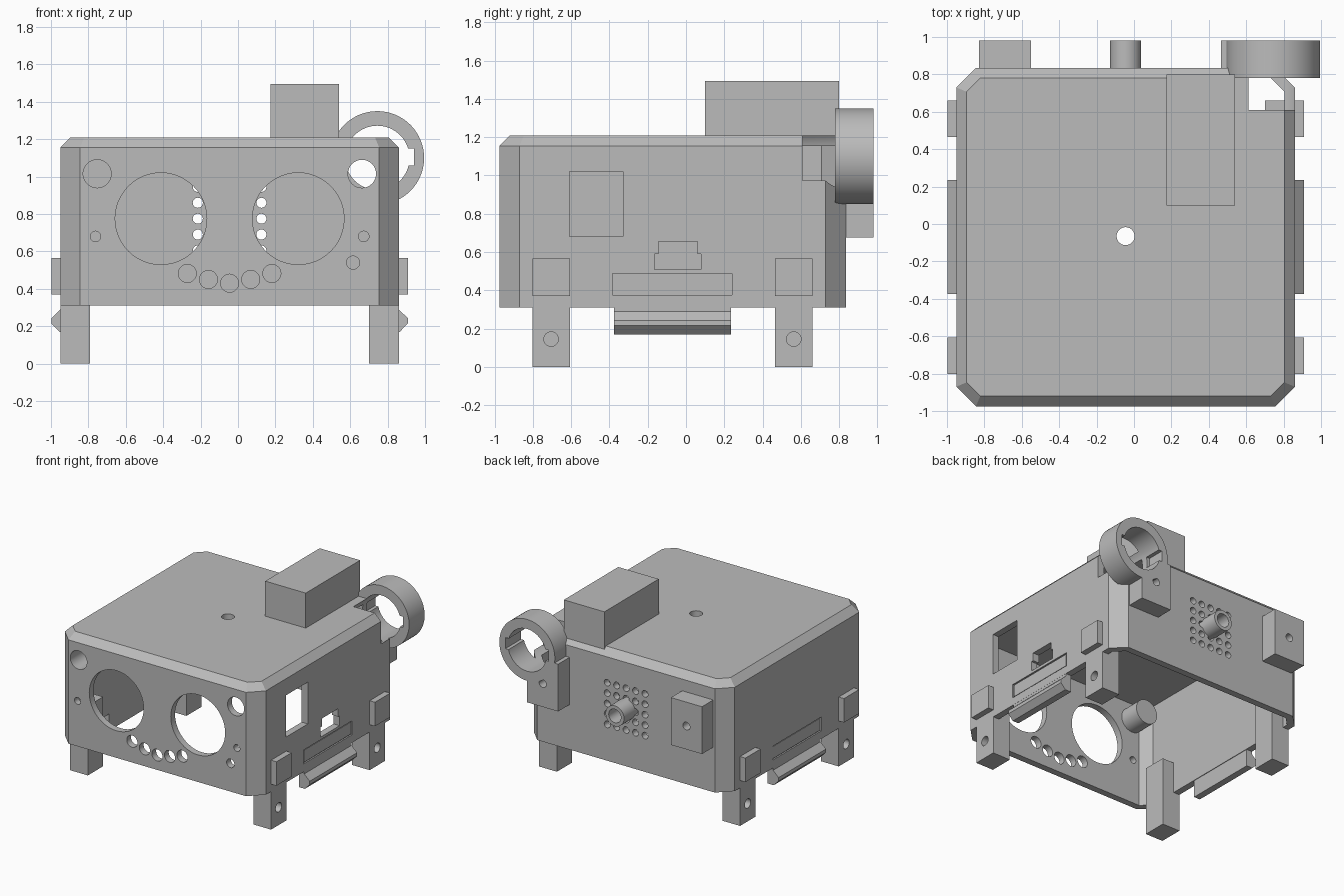
import bpy, bmesh, math
from mathutils import Matrix, Vector

if "Cube" in bpy.data.objects:
    bpy.data.objects.remove(bpy.data.objects["Cube"], do_unlink=True)

grey = bpy.data.materials.new("plain grey")
grey.use_nodes = True
colour = (0.5, 0.5, 0.5, 1)
grey.diffuse_color = colour
grey.node_tree.nodes["Principled BSDF"].inputs["Base Color"].default_value = colour

CX, CY = -0.045, -0.07      # centre of the case
HALF, WALL = 0.905, 0.055
FLOOR, TOP = 0.31, 1.21
SIDES = (-1, 1)


def finish(name, bm):
    bmesh.ops.recalc_face_normals(bm, faces=bm.faces)
    mesh = bpy.data.meshes.new(name)
    bm.to_mesh(mesh)
    bm.free()
    mesh.materials.append(grey)
    ob = bpy.data.objects.new(name, mesh)
    bpy.context.collection.objects.link(ob)
    return ob


def box(name, x, y, z):
    bm = bmesh.new()
    size = Matrix.Diagonal((x[1] - x[0], y[1] - y[0], z[1] - z[0], 1))
    mid = Vector((x[0] + x[1], y[0] + y[1], z[0] + z[1])) / 2
    bmesh.ops.create_cube(bm, size=1, matrix=Matrix.Translation(mid) @ size)
    return finish(name, bm)


def cylinder(name, axis, centre, radius, span, segments=48):
    """Cylinder along an axis; centre holds the two other coordinates."""
    turn = {"X": Matrix.Rotation(math.pi / 2, 4, "Y"),
            "Y": Matrix.Rotation(math.pi / 2, 4, "X"), "Z": Matrix()}[axis]
    mid = list(centre)
    mid.insert("XYZ".index(axis), sum(span) / 2)
    bm = bmesh.new()
    bmesh.ops.create_cone(bm, cap_ends=True, segments=segments, radius1=radius,
                          radius2=radius, depth=span[1] - span[0],
                          matrix=Matrix.Translation(mid) @ turn)
    return finish(name, bm)


def octagon_loft(name, levels):
    """Stack of corner-cut squares given as (half width, corner cut, z)."""
    bm = bmesh.new()
    rings = []
    for h, c, z in levels:
        k = h - c
        pts = [(h, -k), (h, k), (k, h), (-k, h), (-h, k), (-h, -k), (-k, -h), (k, -h)]
        rings.append([bm.verts.new((CX + px, CY + py, z)) for px, py in pts])
    for a, b in zip(rings, rings[1:]):
        for i in range(8):
            j = (i + 1) % 8
            bm.faces.new((a[i], a[j], b[j], b[i]))
    bm.faces.new(rings[0])
    bm.faces.new(rings[-1])
    return finish(name, bm)


def extrude_y(name, profile, y):
    bm = bmesh.new()
    face = bm.faces.new([bm.verts.new((px, y[0], pz)) for px, pz in profile])
    out = bmesh.ops.extrude_face_region(bm, geom=[face])["geom"]
    moved = [v for v in out if isinstance(v, bmesh.types.BMVert)]
    bmesh.ops.translate(bm, verts=moved, vec=(0, y[1] - y[0], 0))
    return finish(name, bm)


def cut(ob, cutters):
    bpy.context.view_layer.objects.active = ob
    for c in cutters:
        c.hide_render = True
        mod = ob.modifiers.new("cut", "BOOLEAN")
        mod.operation, mod.solver, mod.object = "DIFFERENCE", "EXACT", c
        bpy.ops.object.modifier_apply(modifier=mod.name)
        bpy.data.objects.remove(c, do_unlink=True)


# Open-bottomed case with bevelled edges
inner, inner_cut = HALF - WALL, 0.073
case = octagon_loft("case", [(HALF, 0.105, FLOOR), (HALF, 0.105, TOP - WALL),
                             (inner, inner_cut, TOP)])
cut(case, [octagon_loft("hollow", [(inner, inner_cut, 0.2),
                                   (inner, inner_cut, TOP - WALL)])])

# Openings in the front wall
front = (-1.1, -0.87)
holes = [(CX + s * 0.367, 0.775, 0.245) for s in SIDES]
holes += [(CX + s * 0.708, 1.015, 0.075) for s in SIDES]
holes += [(CX + s * 0.717, 0.68, 0.028) for s in SIDES] + [(0.615, 0.54, 0.035)]
holes += [(CX + i * 0.113, 0.43 + 0.014 * i * i - (0.004 if abs(i) == 2 else -0.006 * abs(i)), 0.048)
          for i in range(-2, 3)]
cutters = [cylinder("front_hole", "Y", (x, z), r, front) for x, z, r in holes]

# Vent grid in the back wall
cutters += [cylinder("vent", "Y", (CX + i * 0.085, 0.775 + j * 0.085), 0.027, (0.72, 0.9), 20)
            for i in range(-2, 3) for j in range(-2, 3)]

# Top hole, side window, stepped port, ring clearance
cutters += [cylinder("top_hole", "Z", (CX, -0.065), 0.048, (1.0, 1.3)),
            box("window", (0.75, 0.95), (-0.61, -0.33), (0.68, 1.02)),
            box("port_low", (0.75, 0.95), (-0.165, 0.078), (0.51, 0.59)),
            box("port_high", (0.74, 0.96), (-0.145, 0.06), (0.57, 0.655)),
            cylinder("clearance", "Y", (0.745, 1.1), 0.172, (0.61, 1.1))]
# Shallow slots on both sides
for s in SIDES:
    x = sorted((CX + s * (HALF - 0.012), CX + s * 1.1))
    cutters.append(box("slot", x, (-0.385, 0.24), (0.375, 0.488)))
cut(case, cutters)

# Legs with screw holes, side tabs, lips below the slots
for s, side in zip(SIDES, ("right", "left")):
    def span(a, b):
        return sorted((CX + s * a, CX + s * b))
    for y, end in ((-0.705, "front"), (0.563, "back")):
        ys = (y - 0.098, y + 0.098)
        leg = box(f"{end}_{side}_leg", span(0.745, HALF), ys, (0, 0.565))
        cut(leg, [cylinder("screw", "X", (y, 0.145), 0.038, span(0.83, 1.0), 24)])
        box(f"{end}_{side}_tab", span(HALF - 0.01, 0.953), ys, (0.37, 0.565))
    lip = [(0.855, 0.36), (0.904, 0.36), (0.904, 0.29), (0.953, 0.243),
           (0.953, 0.215), (0.91, 0.17), (0.855, 0.17)]
    extrude_y(f"{side}_lip", [(CX + s * px, pz) for px, pz in lip], (-0.375, 0.235))
    box(f"{side}_slot_panel", span(0.885, 0.9), (-0.375, 0.23), (0.382, 0.48))

# Raised box on the top
box("top_box", (0.175, 0.54), (0.10, 0.80), (1.18, 1.495))

# Back blocks with screw holes
for name, x in (("plain_block", -0.69), ("ring_block", 0.605)):
    block = box(name, (x - 0.14, x + 0.14), (0.83, 0.98), (0.675, 1.06))
    cutters = [cylinder("screw", "Y", (x, 0.865), 0.032, (0.9, 1.1), 24)]
    if name == "ring_block":
        cutters.append(cylinder("bore", "Y", (0.745, 1.1), 0.2, (0.6, 1.1)))
    cut(block, cutters)

# Holder ring with side notches
ring = cylinder("holder_ring", "Y", (0.745, 1.1), 0.25, (0.78, 0.98), 64)
cut(ring, [cylinder("bore", "Y", (0.745, 1.1), 0.172, (0.7, 1.1), 64),
           box("notch", (0.55, 0.94), (0.7, 1.1), (1.06, 1.15))])

# Back tube
tube = cylinder("back_tube", "Y", (CX, 0.775), 0.083, (0.8, 0.98))
cut(tube, [cylinder("bore", "Y", (CX, 0.775), 0.055, (0.7, 1.1))])

# Blind sleeve behind the upper front hole
sleeve = cylinder("sensor_sleeve", "Y", (CX - 0.708, 1.015), 0.1, (-0.93, -0.75))
cut(sleeve, [cylinder("bore", "Y", (CX - 0.708, 1.015), 0.075, (-1.0, -0.78))])

# Smooth the round surfaces, keep the edges sharp
bpy.ops.object.select_all(action="DESELECT")
for ob in bpy.context.collection.objects:
    if ob.type == "MESH" and grey.name in ob.data.materials:
        ob.select_set(True)
        bpy.context.view_layer.objects.active = ob
bpy.ops.object.shade_smooth_by_angle(angle=math.radians(25))
